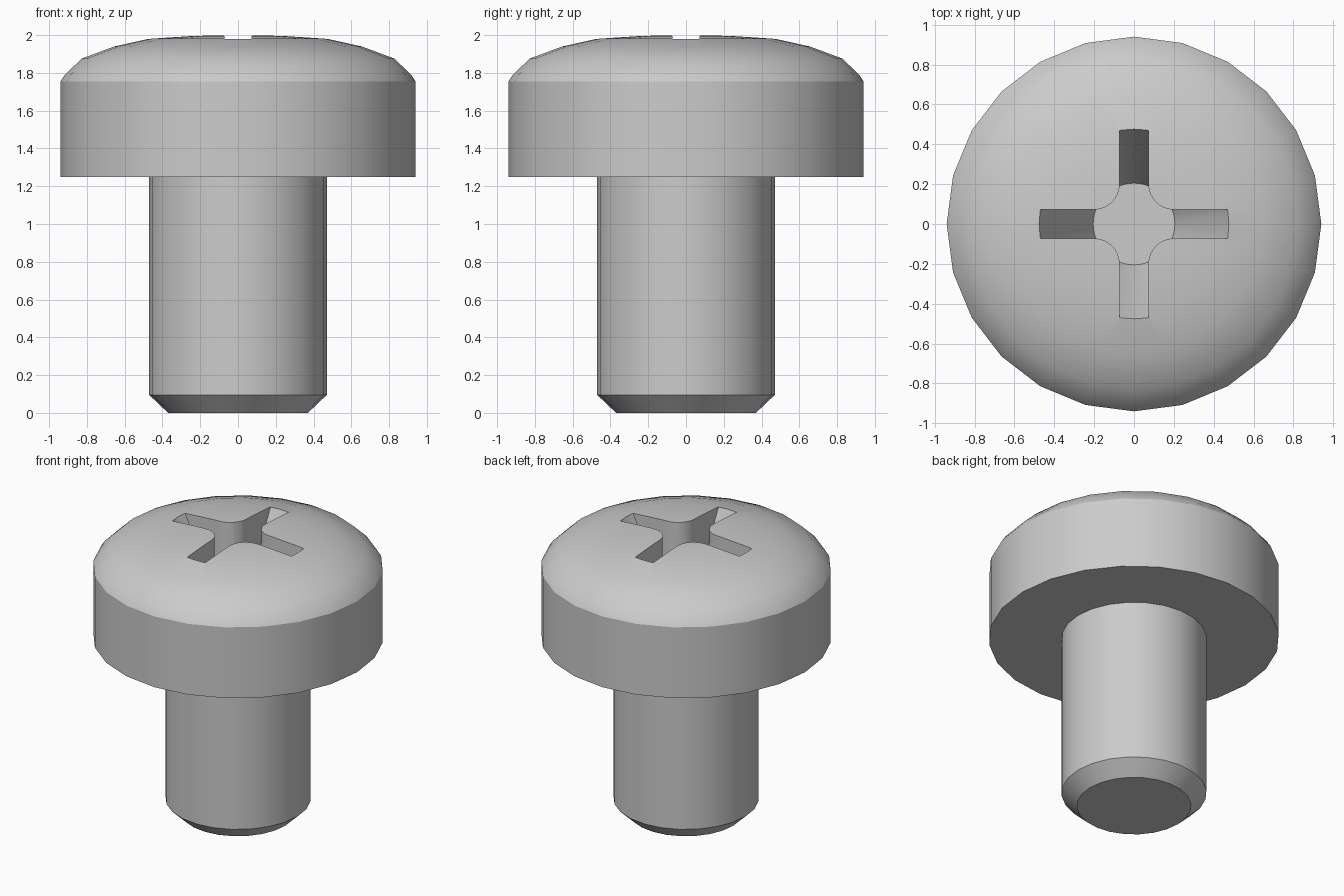
import bpy, bmesh, math

cube = bpy.data.objects.get("Cube")
if cube:
    bpy.data.objects.remove(cube, do_unlink=True)

steel = bpy.data.materials.new("steel_grey")
steel.use_nodes = True
colour = (0.6, 0.6, 0.6, 1)
steel.diffuse_color = colour
steel.node_tree.nodes["Principled BSDF"].inputs["Base Color"].default_value = colour


def make_object(name, bm):
    bmesh.ops.recalc_face_normals(bm, faces=bm.faces)
    mesh = bpy.data.meshes.new(name)
    bm.to_mesh(mesh)
    bm.free()
    mesh.materials.append(steel)
    obj = bpy.data.objects.new(name, mesh)
    bpy.context.collection.objects.link(obj)
    return obj


def lathe(name, profile, sides):
    """Revolve an (r, z) profile that starts and ends on the axis."""
    bm = bmesh.new()
    verts = [bm.verts.new((r, 0, z)) for r, z in profile]
    edges = [bm.edges.new(pair) for pair in zip(verts, verts[1:])]
    bmesh.ops.spin(bm, geom=verts + edges, cent=(0, 0, 0), axis=(0, 0, 1),
                   angle=math.tau, steps=sides, use_merge=False)
    bmesh.ops.remove_doubles(bm, verts=bm.verts, dist=0.0005)
    return make_object(name, bm)


def boolean(obj, other, operation):
    mod = obj.modifiers.new("cut", 'BOOLEAN')
    mod.operation = operation
    mod.solver = 'EXACT'
    mod.object = other
    bpy.context.view_layer.objects.active = obj
    bpy.ops.object.modifier_apply(modifier=mod.name)
    bpy.data.objects.remove(other, do_unlink=True)


# Screw body: chamfered shank, cylindrical head and domed top
screw = lathe("screw", [
    (0, 0), (0.37, 0), (0.47, 0.095), (0.47, 1.25), (0.94, 1.25), (0.94, 1.755),
    (0.917, 1.79), (0.827, 1.876), (0.655, 1.94), (0.47, 1.981), (0.24, 1.996),
    (0, 2)], 24)

# Cross-shaped prism with rounded inner corners
FLOOR, TOP = 1.43, 2.1
HALF, INNER, REACH, STEPS = 0.072, 0.2, 0.7, 8
fillet = INNER - HALF
outline = []
for quarter in range(4):
    c, s = math.cos(quarter * math.pi / 2), math.sin(quarter * math.pi / 2)
    points = [(REACH, -HALF), (REACH, HALF)]
    for i in range(STEPS + 1):
        a = -math.pi / 2 - i / STEPS * math.pi / 2
        points.append((INNER + fillet * math.cos(a), INNER + fillet * math.sin(a)))
    outline += [(c * x - s * y, s * x + c * y) for x, y in points]
bm = bmesh.new()
base = bm.faces.new([bm.verts.new((x, y, FLOOR - 0.1)) for x, y in outline])
lifted = bmesh.ops.extrude_face_region(bm, geom=[base], use_keep_orig=True)["geom"]
bmesh.ops.translate(bm, vec=(0, 0, TOP - FLOOR + 0.2),
                    verts=[v for v in lifted if isinstance(v, bmesh.types.BMVert)])
recess = make_object("recess_cutter", bm)

# Tapered cone gives the slots their sloping ends and the flat floor
top_radius = INNER + (TOP - FLOOR) * 0.5
cone = lathe("cone_cutter", [(0, FLOOR), (INNER + 0.005, FLOOR), (top_radius, TOP), (0, TOP)], 48)
boolean(recess, cone, 'INTERSECT')
boolean(screw, recess, 'DIFFERENCE')

# Smooth shading with crisp rims
bpy.ops.object.select_all(action='DESELECT')
screw.select_set(True)
bpy.context.view_layer.objects.active = screw
bpy.ops.object.shade_smooth_by_angle(angle=math.radians(30))
